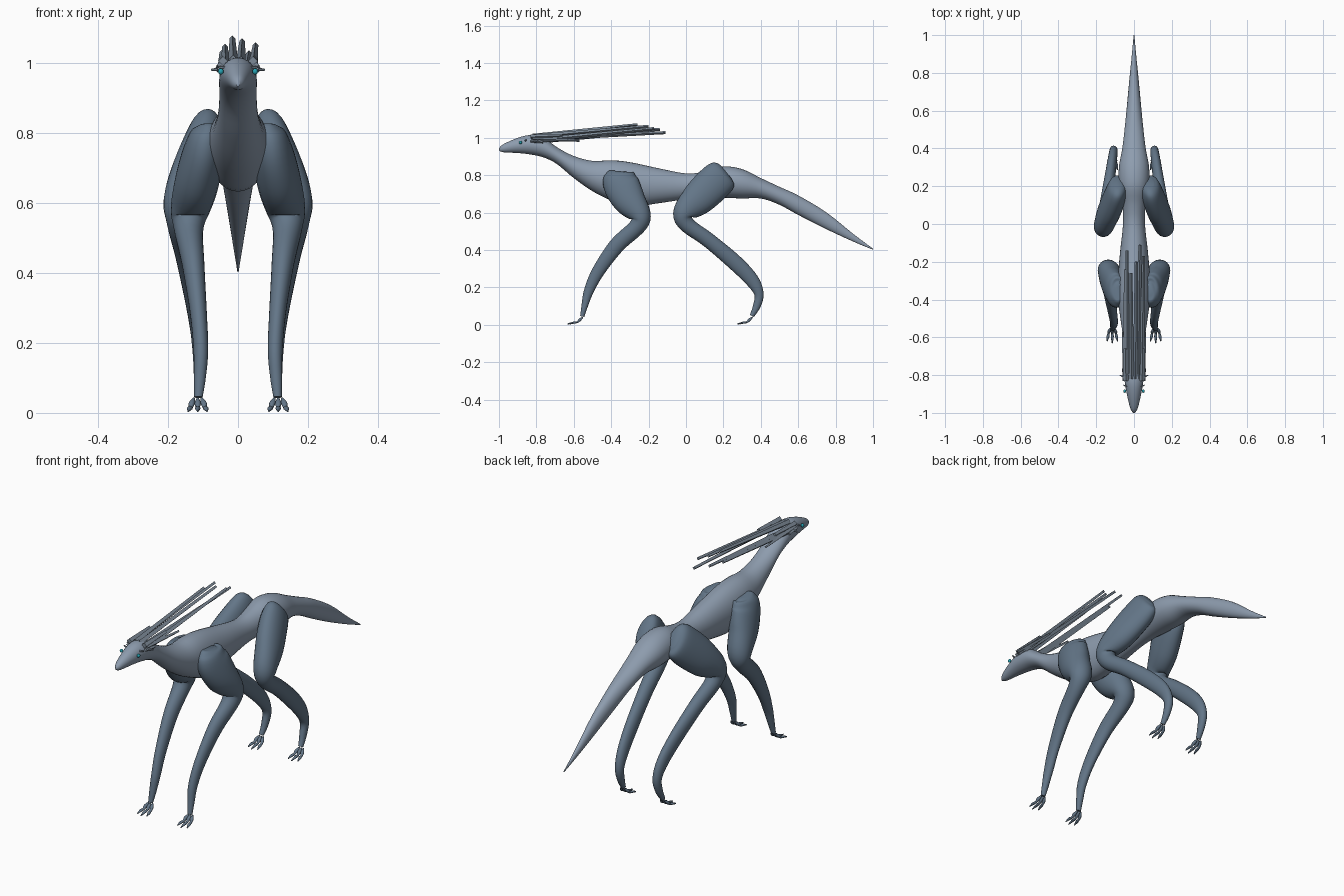
import bpy, bmesh, math
from mathutils import Vector

if "Cube" in bpy.data.objects:
    bpy.data.objects.remove(bpy.data.objects["Cube"])


def material(name, rgb):
    m = bpy.data.materials.new(name)
    m.diffuse_color = (*rgb, 1)
    m.use_nodes = True
    m.node_tree.nodes["Principled BSDF"].inputs["Base Color"].default_value = m.diffuse_color
    return m


HIDE = material("pale slate hide", (0.27, 0.335, 0.425))
LIMB = material("dark slate limb", (0.125, 0.18, 0.245))
QUILL = material("grey quill", (0.21, 0.26, 0.32))
TEAL = material("teal eye", (0.02, 0.36, 0.45))


def finish(name, bm, mat, angle=50):
    bmesh.ops.recalc_face_normals(bm, faces=bm.faces)
    me = bpy.data.meshes.new(name)
    bm.to_mesh(me)
    bm.free()
    ob = bpy.data.objects.new(name, me)
    bpy.context.collection.objects.link(ob)
    me.materials.append(mat)
    bpy.ops.object.select_all(action='DESELECT')
    ob.select_set(True)
    bpy.context.view_layer.objects.active = ob
    bpy.ops.object.shade_smooth_by_angle(angle=math.radians(angle))
    return ob


def spline(points, steps):
    """Catmull-Rom through stations of any number of values."""
    out = []
    n = len(points)
    for i in range(n - 1):
        p0, p1, p2, p3 = (points[max(0, min(n - 1, i + k))] for k in (-1, 0, 1, 2))
        for s in range(steps):
            t = s / steps
            out.append([0.5 * (2 * b + (c - a) * t + (2 * a - 5 * b + 4 * c - d) * t * t
                               + (3 * b - a - 3 * c + d) * t ** 3)
                        for a, b, c, d in zip(p0, p1, p2, p3)])
    return out + [list(points[-1])]


def loft(name, stations, mat, sides=24, steps=5, upright=False, mirror=1):
    """Tube through (x, y, z, half width along x, half depth) stations."""
    st = spline(stations, steps)
    bm = bmesh.new()
    rings = []
    for i, (x, y, z, rx, rd) in enumerate(st):
        a, b = st[max(0, i - 1)], st[min(len(st) - 1, i + 1)]
        tan = Vector((0, b[1] - a[1], b[2] - a[2])).normalized()
        side = Vector((1, 0, 0))
        deep = Vector((0, 0, 1)) if upright else side.cross(tan)
        rings.append([])
        for k in range(sides):
            w = 2 * math.pi * k / sides
            p = Vector((x, y, z)) + side * (max(rx, .001) * math.cos(w)) + deep * (max(rd, .001) * math.sin(w))
            p.x *= mirror
            rings[-1].append(bm.verts.new(p))
    for r, q in zip(rings, rings[1:]):
        for k in range(sides):
            j = (k + 1) % sides
            bm.faces.new((r[k], r[j], q[j], q[k]))
    bm.faces.new(rings[0])
    bm.faces.new(rings[-1])
    return finish(name, bm, mat)


def bar(name, a, b, w0, w1, mat, sides=4):
    """Straight tapered quill from a to b."""
    a, b = Vector(a), Vector(b)
    d = b - a
    bm = bmesh.new()
    bmesh.ops.create_cone(bm, cap_ends=True, segments=sides, radius1=w0, radius2=w1, depth=d.length)
    bmesh.ops.rotate(bm, verts=bm.verts, matrix=d.to_track_quat('Z', 'Y').to_matrix())
    bmesh.ops.translate(bm, verts=bm.verts, vec=(a + b) / 2)
    return finish(name, bm, mat, 40)


def ball(name, centre, size, mat):
    bm = bmesh.new()
    bmesh.ops.create_uvsphere(bm, u_segments=14, v_segments=10, radius=1)
    bmesh.ops.scale(bm, verts=bm.verts, vec=size)
    bmesh.ops.translate(bm, verts=bm.verts, vec=centre)
    return finish(name, bm, mat)


# Head, neck, trunk and tail: y, top z, bottom z, half width
profile = [
    (-1.0, .945, .932, .004), (-.975, .967, .923, .02), (-.9, 1.0, .919, .038),
    (-.83, 1.015, .911, .05), (-.76, 1.0, .895, .054), (-.69, .95, .86, .053),
    (-.6, .903, .785, .058), (-.5, .877, .715, .072), (-.4, .88, .665, .085),
    (-.3, .87, .632, .086), (-.15, .838, .65, .074), (0, .81, .672, .058),
    (.1, .82, .68, .062), (.2, .847, .68, .08), (.3, .833, .676, .08),
    (.4, .785, .676, .062), (.5, .738, .642, .05), (.6, .692, .588, .04),
    (.75, .602, .512, .026), (.9, .482, .443, .011), (1.0, .408, .402, .002)]
loft("body", [(0, y, (t + b) / 2, w, (t - b) / 2) for y, t, b, w in profile], HIDE, 32, 4, True)

# Limb stations, blunt at the top and slender at the ankle
front_leg = [
    (.085, -.355, .822, .02, .045), (.088, -.355, .808, .045, .078), (.098, -.348, .755, .058, .095),
    (.115, -.305, .67, .064, .088), (.134, -.245, .585, .058, .058), (.141, -.262, .525, .042, .045),
    (.128, -.37, .425, .032, .042), (.113, -.47, .285, .024, .034), (.106, -.52, .18, .021, .026),
    (.109, -.542, .1, .017, .017), (.113, -.555, .045, .012, .011)]
hind_leg = [
    (.085, .215, .818, .02, .045), (.088, .2, .805, .045, .085), (.1, .15, .758, .06, .097),
    (.132, .065, .675, .063, .09), (.16, -.01, .6, .053, .06), (.162, .005, .537, .04, .043),
    (.146, .12, .453, .034, .04), (.126, .26, .335, .028, .042), (.113, .352, .24, .024, .037),
    (.108, .39, .165, .021, .025), (.109, .378, .1, .017, .02), (.113, .352, .048, .012, .012)]

for side, m in (("right", 1), ("left", -1)):
    for limb, stations in (("front", front_leg), ("hind", hind_leg)):
        loft(f"{side}_{limb}_leg", stations, LIMB, 24, 5, mirror=m)
        # Foot: three splayed toes, each a knuckle and a claw
        ay = stations[-1][1]
        for i in (-1, 0, 1):
            x = .115 + i * .017
            reach = .078 if i == 0 else .066
            loft(f"{side}_{limb}_toe_{i + 2}", [
                (x - i * .006, ay + .004, .042, .003, .003), (x, ay - .012, .028, .009, .008),
                (x + i * .003, ay - .026, .015, .006, .005), (x + i * .006, ay - .042, .013, .008, .006),
                (x + i * .01, ay - reach, .005, .002, .003)], LIMB, 10, 3, mirror=m)
    # Eye with small spikes around it
    ball(f"{side}_eye", (m * .049, -.885, .975), (.008, .009, .009), TEAL)
    bar(f"{side}_brow_spike", (m * .035, -.86, .985), (m * .056, -.853, .988), .006, .003, QUILL, 6)
    bar(f"{side}_cheek_spike", (m * .04, -.815, .982), (m * .076, -.80, .98), .007, .003, QUILL, 6)
    bar(f"{side}_cheek_quill", (m * .05, -.83, .985), (m * .056, -.765, .978), .01, .007, QUILL)
    # Short quills along the sides of the neck
    bar(f"{side}_short_quill", (m * .048, -.82, .995), (m * .058, -.57, .985), .012, .006, QUILL)
    bar(f"{side}_crest_base", (m * .043, -.83, 1.005), (m * .046, -.66, 1.012), .014, .009, QUILL)

# Long swept-back head quills: root x, root z, tip x, tip y, tip z
quills = [
    (-.036, .99, -.037, -.14, 1.046), (-.014, 1.008, -.016, -.26, 1.07),
    (.008, 1.005, .012, -.2, 1.062), (.026, .995, .031, -.11, 1.028),
    (.042, .985, .05, -.17, 1.05), (-.045, .98, -.045, -.24, 1.03)]
for i, (rx, rz, tx, ty, tz) in enumerate(quills):
    bar(f"long_quill_{i + 1}", (rx, -.82, rz), (tx, ty, tz), .014, .008, QUILL)
